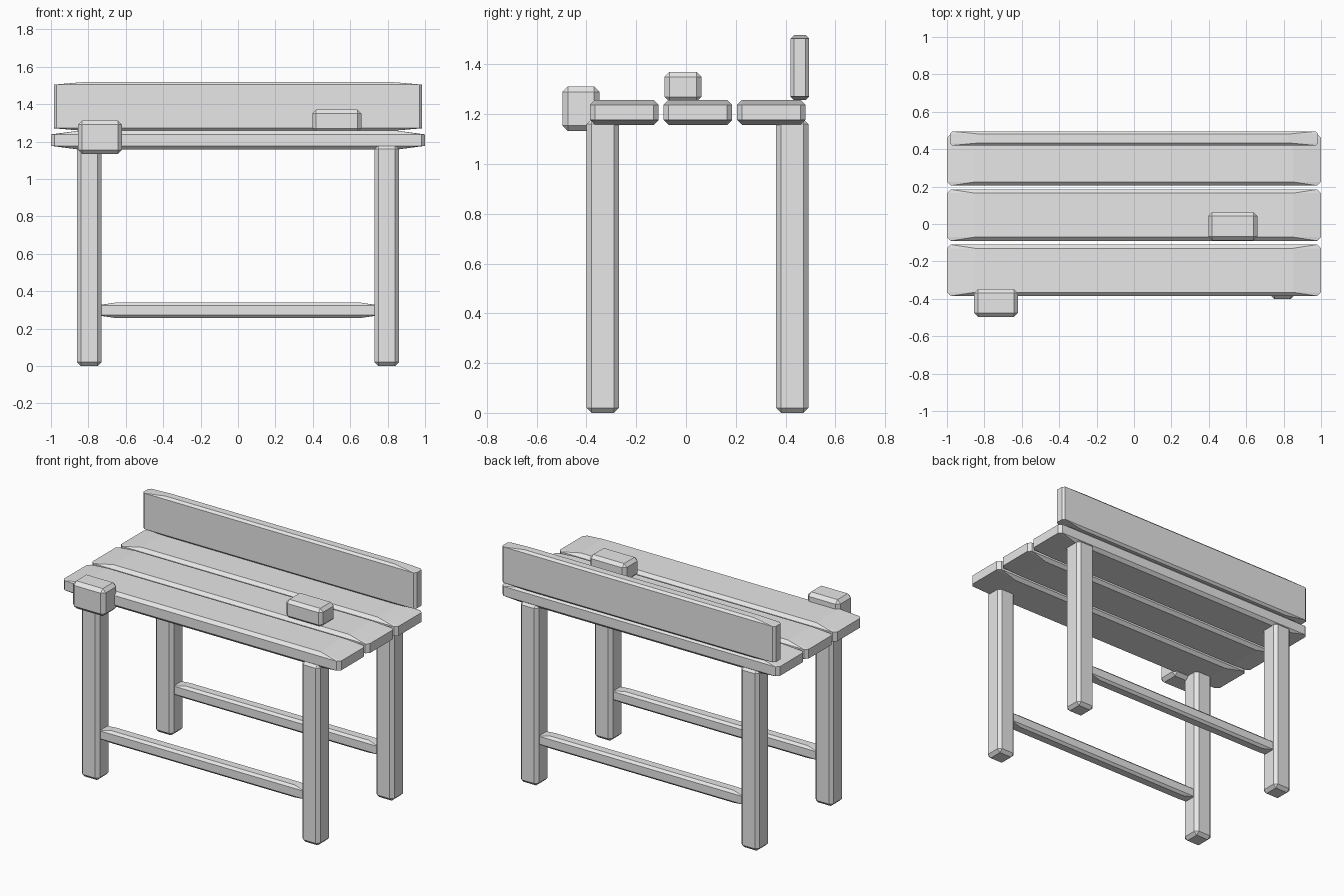
import bpy
import bmesh
from itertools import product

if "Cube" in bpy.data.objects:
    bpy.data.objects.remove(bpy.data.objects["Cube"], do_unlink=True)

grey = bpy.data.materials.new("plain_grey")
grey.use_nodes = True
grey.diffuse_color = (0.8, 0.8, 0.8, 1)
grey.node_tree.nodes["Principled BSDF"].inputs["Base Color"].default_value = (0.8, 0.8, 0.8, 1)


def chamfered_block(name, low, high, chamfer=0.02, taper=None):
    """Box with chamfered edges; taper sets how far its top and bottom slope down to the ends."""
    taper = taper or chamfer
    bm = bmesh.new()
    for face_axis, signs in product(range(3), product((0, 1), repeat=3)):
        point = []
        for axis, side in enumerate(signs):
            inset = 0 if axis == face_axis else chamfer
            if axis == 0 and face_axis == 2:
                inset = taper
            point.append(high[axis] - inset if side else low[axis] + inset)
        bm.verts.new(point)
    bmesh.ops.convex_hull(bm, input=bm.verts)
    bmesh.ops.dissolve_limit(bm, angle_limit=0.01, verts=bm.verts, edges=bm.edges)
    bmesh.ops.recalc_face_normals(bm, faces=bm.faces)
    mesh = bpy.data.meshes.new(name)
    bm.to_mesh(mesh)
    bm.free()
    mesh.materials.append(grey)
    obj = bpy.data.objects.new(name, mesh)
    bpy.context.collection.objects.link(obj)
    return obj


# Table top planks
for label, y in (("front", -0.385), ("middle", -0.09), ("back", 0.205)):
    chamfered_block(label + "_plank", (-1, y, 1.157), (1, y + 0.275, 1.258), 0.02, 0.15)

# Upright back board
chamfered_block("back_board", (-0.985, 0.42, 1.257), (0.985, 0.495, 1.518), 0.014, 0.16)

# Legs and the rails joining them
for label, y in (("front", -0.335), ("back", 0.427)):
    for side, x in (("right", -0.795), ("left", 0.795)):
        chamfered_block(f"{label}_{side}_leg", (x - 0.065, y - 0.065, 0), (x + 0.065, y + 0.065, 1.18))
    chamfered_block(label + "_rail", (-0.76, y - 0.04, 0.257), (0.76, y + 0.04, 0.338), 0.015, 0.1)

# Loose blocks on the bench
chamfered_block("front_block", (-0.855, -0.497, 1.133), (-0.62, -0.348, 1.312), 0.022)
chamfered_block("top_block", (0.397, -0.087, 1.25), (0.66, 0.062, 1.37), 0.02)
